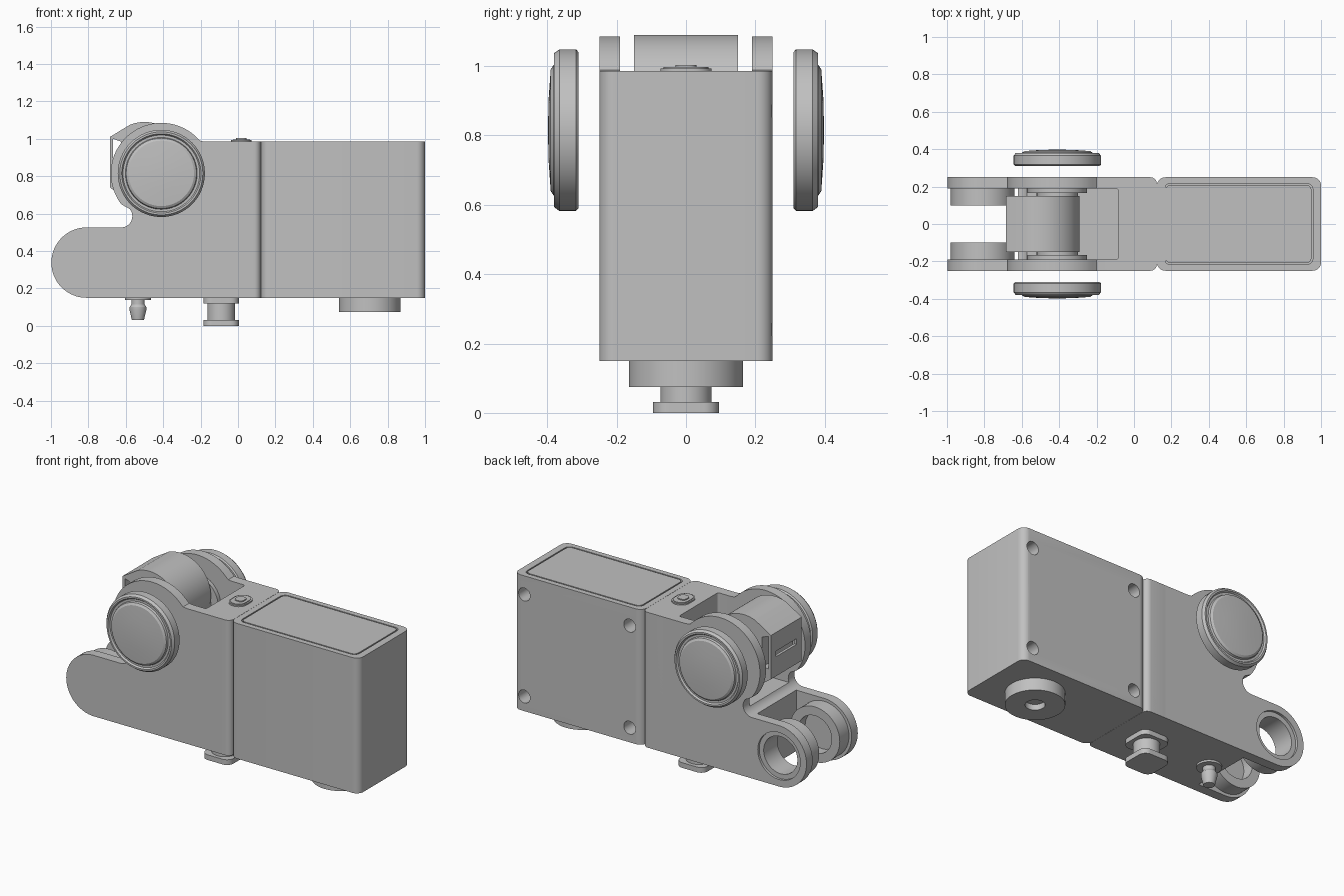
import bpy, bmesh
from math import sin, cos, radians, pi
from mathutils import Matrix

cube = bpy.data.objects.get("Cube")
if cube:
    bpy.data.objects.remove(cube)

grey = bpy.data.materials.new("plain_grey")
grey.use_nodes = True
grey.diffuse_color = (0.53, 0.53, 0.53, 1)
grey.node_tree.nodes["Principled BSDF"].inputs["Base Color"].default_value = grey.diffuse_color


def finish(name, bm):
    bmesh.ops.recalc_face_normals(bm, faces=bm.faces)
    mesh = bpy.data.meshes.new(name)
    bm.to_mesh(mesh)
    bm.free()
    mesh.materials.append(grey)
    obj = bpy.data.objects.new(name, mesh)
    bpy.context.collection.objects.link(obj)
    return obj


def arc(cx, cy, r, a0, a1, n=24):
    return [(cx + r * cos(radians(a0 + (a1 - a0) * i / n)),
             cy + r * sin(radians(a0 + (a1 - a0) * i / n))) for i in range(n + 1)]


def rounded(x0, x1, y0, y1, r):
    return (arc(x1 - r, y1 - r, r, 0, 90, 8) + arc(x0 + r, y1 - r, r, 90, 180, 8)
            + arc(x0 + r, y0 + r, r, 180, 270, 8) + arc(x1 - r, y0 + r, r, 270, 360, 8))


def prism(name, pts, axis, lo, hi):
    """Extrude an outline: (x, y) along z, or (x, z) along y."""
    bm = bmesh.new()
    place = (lambda p: (p[0], p[1], lo)) if axis == "z" else (lambda p: (p[0], lo, p[1]))
    face = bm.faces.new([bm.verts.new(place(p)) for p in pts])
    top = bmesh.ops.extrude_face_region(bm, geom=[face])["geom"]
    step = (0, 0, hi - lo) if axis == "z" else (0, hi - lo, 0)
    bmesh.ops.translate(bm, vec=step, verts=[v for v in top if isinstance(v, bmesh.types.BMVert)])
    return finish(name, bm)


def lathe(name, profile, centre, axis="z", flip=1, n=64):
    """Spin (radius, height) points round an upright or front-to-back axis."""
    bm = bmesh.new()
    verts = [bm.verts.new((r, 0, h)) for r, h in profile]
    edges = [bm.edges.new(pair) for pair in zip(verts, verts[1:])]
    bmesh.ops.spin(bm, geom=verts + edges, axis=(0, 0, 1), cent=(0, 0, 0),
                   angle=2 * pi, steps=n, use_merge=True)
    bmesh.ops.remove_doubles(bm, verts=bm.verts, dist=1e-4)
    if axis == "y":
        bm.transform(Matrix.Rotation(-flip * pi / 2, 4, "X"))
    bm.transform(Matrix.Translation(centre))
    return finish(name, bm)


def disc(name, r, lo, hi, centre, axis="z", flip=1):
    return lathe(name, [(0, lo), (r, lo), (r, hi), (0, hi)], centre, axis, flip)


def cut(obj, *cutters):
    for c in cutters:
        c.hide_render = True
        mod = obj.modifiers.new("cut", "BOOLEAN")
        mod.operation = "DIFFERENCE"
        mod.solver = "EXACT"
        mod.object = c
        bpy.context.view_layer.objects.active = obj
        bpy.ops.object.modifier_apply(modifier=mod.name)
        bpy.data.objects.remove(c)


def box(name, x0, x1, y0, y1, z0, z1):
    return prism(name, [(x0, y0), (x1, y0), (x1, y1), (x0, y1)], "z", z0, z1)


BASE, TOP, HALF = 0.15, 0.985, 0.25
PIVOT = (-0.41, 0, 0.815)
EAR = (-0.81, 0, 0.338)

# Rear housing with inlaid lid and screw holes on the back
housing = prism("rear_housing", rounded(0.123, 1, -HALF, HALF, 0.045), "z", BASE, TOP)
cut(housing, prism("lid_recess", rounded(0.16, 0.957, -0.217, 0.217, 0.035), "z", TOP - 0.02, 1.1))
for x in (0.21, 0.93):
    for z in (0.24, 0.87):
        cut(housing, disc("screw_hole", 0.04, 0.13, 0.3, (x, 0, z), "y"))
prism("lid", rounded(0.168, 0.949, -0.209, 0.209, 0.03), "z", TOP - 0.025, TOP)

# Forked front body: ear, fillet, pivot cheek, flat top
outline = ([(0.07, BASE), (EAR[0], BASE)]
           + arc(EAR[0], EAR[2], 0.188, 270, 90, 32)
           + arc(-0.625, 0.586, 0.06, -90, 40, 12)
           + arc(PIVOT[0], PIVOT[2], 0.27, 218, 46, 48)
           + [(-0.2, 0.988), (-0.17, TOP), (0.07, TOP)])
body = prism("front_body", outline, "y", -HALF, HALF)
cut(body,
    box("fork_slot", -1.1, -0.62, -0.19, 0.19, 0, 1.3),
    prism("pocket", rounded(-0.8, -0.085, -0.19, 0.19, 0.012), "z", 0.56, 1.3),
    disc("ear_bore", 0.145, 0.1, 0.3, EAR, "y"))
prism("body_end", rounded(-0.05, 0.122, -HALF, HALF, 0.035), "z", BASE, TOP)
box("seam_core", 0.08, 0.17, -0.215, 0.215, BASE + 0.004, TOP - 0.006)

# Ear bosses: open ring at the back, closed cup at the front
lathe("back_ear_ring", [(0.115, 0.1), (0.17, 0.1), (0.17, 0.2), (0.145, 0.2),
                        (0.145, 0.235), (0.115, 0.235), (0.115, 0.1)], EAR, "y")
lathe("front_ear_cup", [(0, 0.17), (0.115, 0.17), (0.115, 0.1), (0.17, 0.1),
                        (0.17, 0.2), (0, 0.2)], EAR, "y", -1)

# Lever between the cheeks, with window and slot
lever = prism("lever", arc(-0.5, 0.88, 0.21, -70, 112, 40)
              + [(-0.685, 1.01), (-0.685, 0.74), (-0.6, 0.68)], "y", -0.15, 0.15)
cut(lever,
    prism("window", [(-0.668, 0.8), (-0.668, 1.0), (-0.625, 0.985), (-0.625, 0.8)], "y", -0.3, 0.3),
    box("slot", -0.75, -0.66, -0.1, 0.1, 0.86, 0.895))
disc("pivot_pin", 0.11, -0.195, 0.195, PIVOT, "y")

# Hubs and domed side knobs
knob = [(0, 0.31), (0.225, 0.31), (0.233, 0.317), (0.233, 0.365), (0.222, 0.38), (0.212, 0.38),
        (0.205, 0.37), (0.192, 0.37), (0.188, 0.382), (0.175, 0.39), (0.09, 0.396), (0, 0.398)]
for side, flip in (("back", 1), ("front", -1)):
    disc(side + "_hub", 0.16, 0.165, 0.195, PIVOT, "y", flip)
    lathe(side + "_knob", knob, PIVOT, "y", flip)

# Oval button on the top
prism("button_base", rounded(-0.037, 0.073, -0.074, 0.074, 0.054), "z", TOP - 0.01, TOP + 0.008)
prism("button_cap", rounded(-0.028, 0.064, -0.065, 0.065, 0.045), "z", TOP, TOP + 0.012)
prism("button_mark", rounded(-0.01, 0.046, -0.03, 0.03, 0.02), "z", TOP, TOP + 0.018)

# Underside: ring foot, clamp post and locating peg
lathe("ring_foot", [(0, 0.11), (0.055, 0.11), (0.055, 0.075), (0.165, 0.075),
                    (0.165, 0.155), (0, 0.155)], (0.705, 0, 0))
for name, lo, hi in (("post_flange", 0.12, 0.155), ("post_plate", 0, 0.032)):
    prism(name, rounded(-0.185, 0.005, -0.095, 0.095, 0.045), "z", lo, hi)
disc("post_neck", 0.074, 0.02, 0.13, (-0.09, 0, 0))
lathe("locating_peg", [(0, 0.03), (0.032, 0.03), (0.045, 0.085), (0.045, 0.1), (0.035, 0.115),
                       (0.035, 0.138), (0.07, 0.138), (0.07, 0.155), (0, 0.155)], (-0.535, 0, 0))

# Smooth curved faces, keep edges sharp
for obj in bpy.context.scene.objects:
    obj.select_set(obj.type == "MESH")
bpy.context.view_layer.objects.active = body
bpy.ops.object.shade_smooth_by_angle(angle=radians(25))
